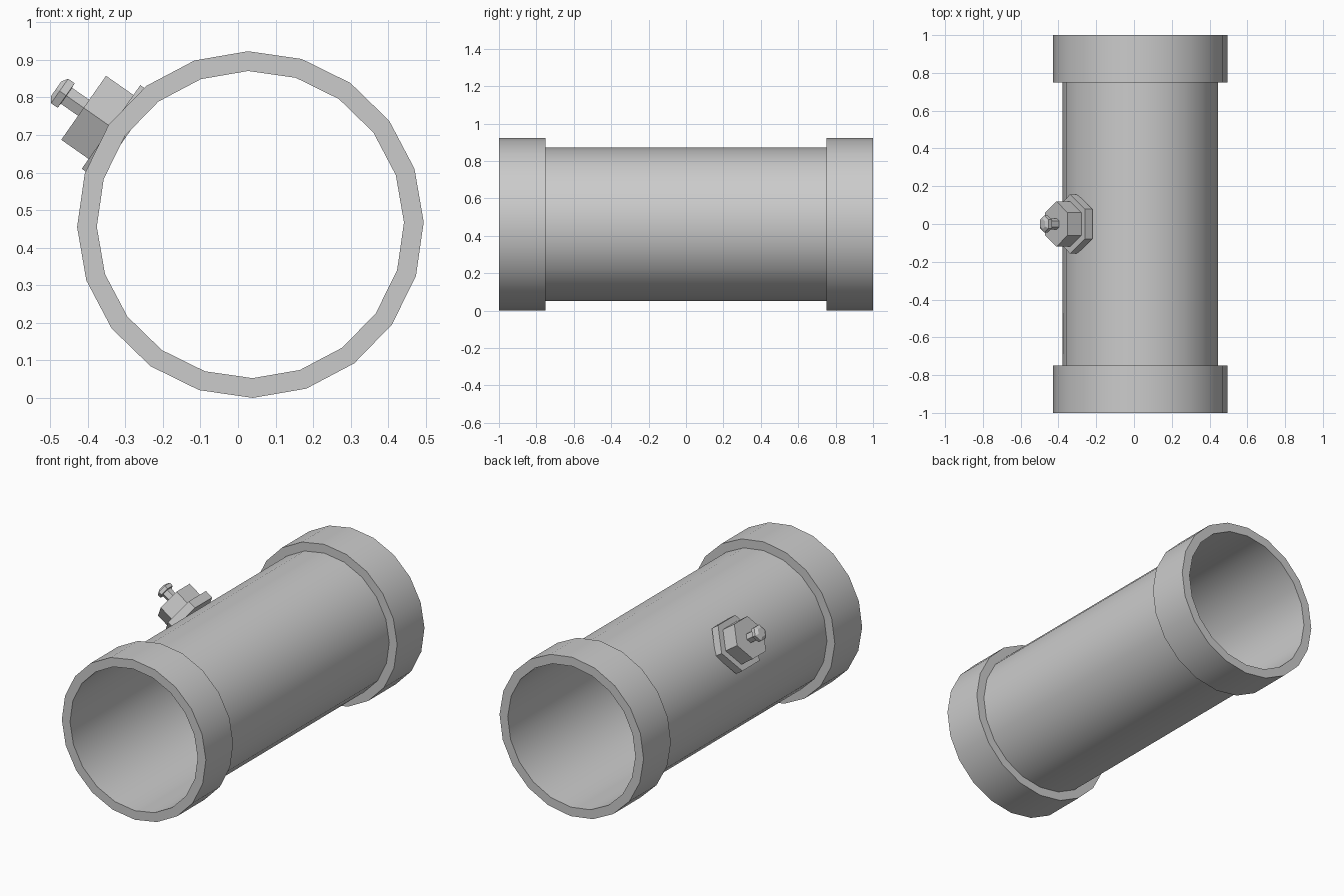
import bpy, bmesh, math
from mathutils import Vector

if "Cube" in bpy.data.objects:
    bpy.data.objects.remove(bpy.data.objects["Cube"])

CENTRE = Vector((0.033, 0, 0.4615))


def lathe(name, profile, sides, axis, u, phase=0.0, closed=False, caps=True, smooth=False):
    """Sweep (radius, height) points around an axis through CENTRE."""
    axis, u = Vector(axis).normalized(), Vector(u).normalized()
    v = axis.cross(u)
    bm = bmesh.new()
    rings = []
    for r, h in profile:
        ring = []
        for i in range(sides):
            a = phase + math.tau * i / sides
            ring.append(bm.verts.new(CENTRE + axis * h + (u * math.cos(a) + v * math.sin(a)) * r))
        rings.append(ring)
    pairs = list(zip(rings, rings[1:]))
    if closed:
        pairs.append((rings[-1], rings[0]))
    for a, b in pairs:
        for i in range(sides):
            j = (i + 1) % sides
            bm.faces.new((a[i], a[j], b[j], b[i]))
    if caps and not closed:
        bm.faces.new(rings[0][::-1])
        bm.faces.new(rings[-1])
    bmesh.ops.recalc_face_normals(bm, faces=bm.faces)
    mesh = bpy.data.meshes.new(name)
    bm.to_mesh(mesh)
    bm.free()
    ob = bpy.data.objects.new(name, mesh)
    bpy.context.collection.objects.link(ob)
    if smooth:
        bpy.ops.object.select_all(action='DESELECT')
        ob.select_set(True)
        bpy.context.view_layer.objects.active = ob
        bpy.ops.object.shade_smooth_by_angle(angle=math.radians(30))
    return ob


# Thin pipe with a thick collar at each end, one closed 20-sided profile
R_IN, R_BODY, R_COLLAR = 0.409, 0.411, 0.4615
pipe_profile = [(R_IN, -1), (R_COLLAR, -1), (R_COLLAR, -0.75), (R_BODY, -0.75),
                (R_BODY, 0.75), (R_COLLAR, 0.75), (R_COLLAR, 1), (R_IN, 1)]
lathe("pipe_with_collars", pipe_profile, 20, (0, 1, 0), (1, 0, 0),
      phase=math.radians(-0.8), closed=True, smooth=True)

# Hexagonal valve fitting, tilted outwards on the upper left side
tilt = math.radians(145)
out = (math.cos(tilt), 0, math.sin(tilt))
valve_parts = {
    "valve_base": [(0.157, 0.405), (0.157, 0.453)],
    "valve_nut": [(0.12, 0.453), (0.12, 0.542)],
    "valve_stem": [(0.03, 0.542), (0.03, 0.598)],
    "valve_knob": [(0.03, 0.598), (0.046, 0.599), (0.046, 0.620), (0.027, 0.631)],
}
for name, profile in valve_parts.items():
    lathe(name, profile, 6, out, (0, 1, 0))
